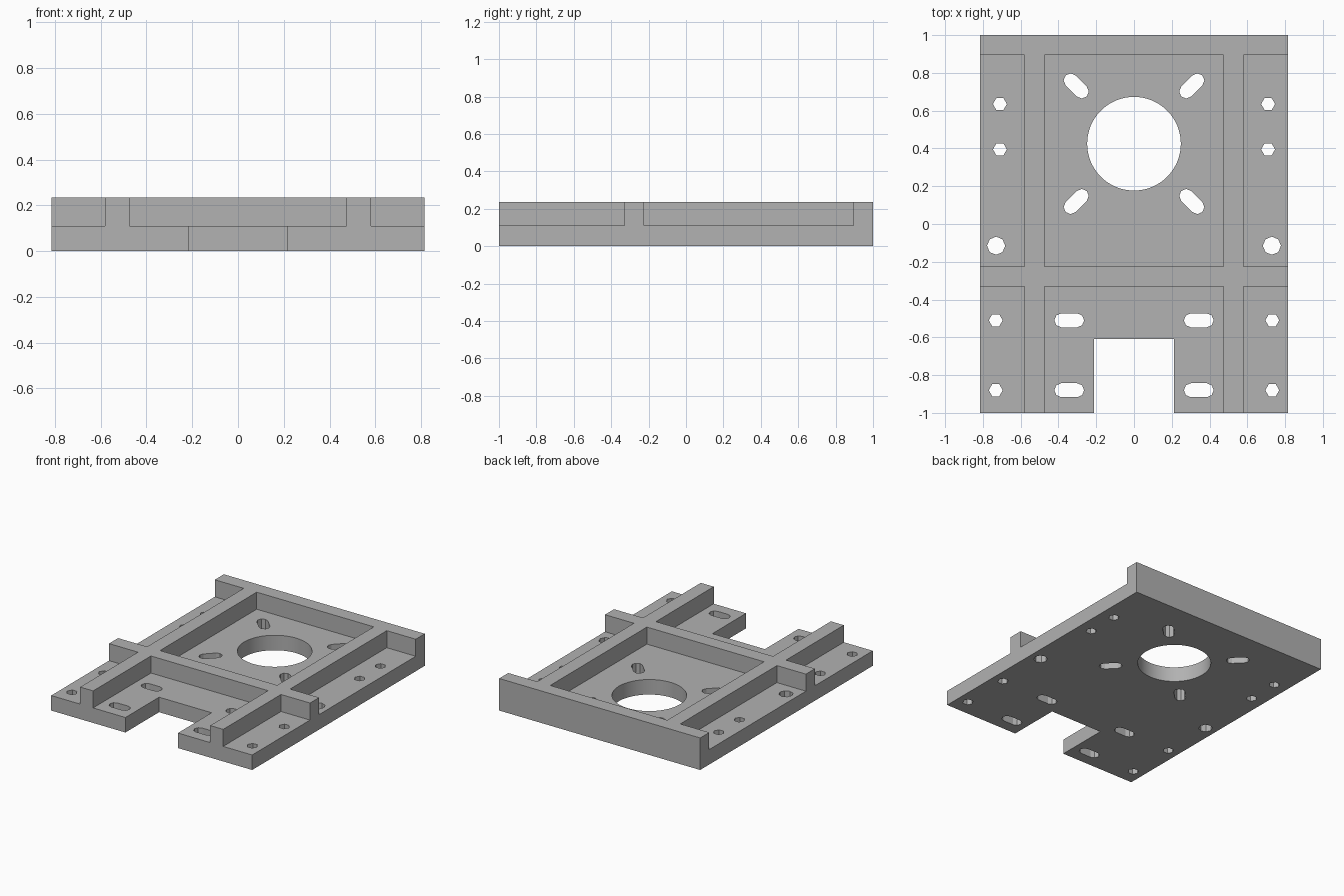
import bpy, bmesh
from math import cos, sin, pi, atan2

cube = bpy.data.objects.get("Cube")
if cube:
    bpy.data.objects.remove(cube, do_unlink=True)

HALF_W, TOP, FLOOR = 0.815, 0.235, 0.11
RIB_IN, RIB_OUT = 0.475, 0.58
BAYS = [(-1.2, -0.33), (-0.225, 0.895)]
BORE_Y = 0.425

grey = bpy.data.materials.new("plain grey")
grey.use_nodes = True
grey.diffuse_color = (0.445, 0.445, 0.445, 1)
grey.node_tree.nodes["Principled BSDF"].inputs["Base Color"].default_value = grey.diffuse_color


def prism(bm, outline, z0, z1):
    """Closed solid from a counter-clockwise outline."""
    low = [bm.verts.new((x, y, z0)) for x, y in outline]
    high = [bm.verts.new((x, y, z1)) for x, y in outline]
    bm.faces.new(low[::-1])
    bm.faces.new(high)
    for i in range(len(low)):
        j = (i + 1) % len(low)
        bm.faces.new((low[i], low[j], high[j], high[i]))


def rect(x0, x1, y0, y1):
    return [(x0, y0), (x1, y0), (x1, y1), (x0, y1)]


def disc(x, y, r, sides):
    return [(x + r * cos(2 * pi * i / sides), y + r * sin(2 * pi * i / sides))
            for i in range(sides)]


def slot(x, y, angle, reach=0.042, r=0.037, steps=4):
    """Rounded slot along the given angle."""
    points = []
    for end in (0, pi):
        for i in range(steps + 1):
            a = angle + end - pi / 2 + pi * i / steps
            points.append((x + reach * cos(angle + end) + r * cos(a),
                           y + reach * sin(angle + end) + r * sin(a)))
    return points


def make_object(name, bm):
    mesh = bpy.data.meshes.new(name)
    bm.to_mesh(mesh)
    bm.free()
    mesh.materials.append(grey)
    obj = bpy.data.objects.new(name, mesh)
    bpy.context.collection.objects.link(obj)
    return obj


# Solid block for the mounting plate
bm = bmesh.new()
prism(bm, rect(-HALF_W, HALF_W, -1, 1), 0, TOP)
plate = make_object("ribbed_mounting_plate", bm)

# Pockets that leave the ribs standing
bm = bmesh.new()
for y0, y1 in BAYS:
    for x0, x1 in ((-1, -RIB_OUT), (-RIB_IN, RIB_IN), (RIB_OUT, 1)):
        prism(bm, rect(x0, x1, y0, y1), FLOOR, 0.4)
pockets = make_object("pocket_cutter", bm)

# Front notch, large bore, bolt holes and slots
bm = bmesh.new()
prism(bm, rect(-0.213, 0.213, -1.2, -0.61), -0.1, 0.4)
prism(bm, disc(0, BORE_Y, 0.248, 64), -0.1, 0.4)
for side in (-1, 1):
    for x, y, r, sides in ((0.71, 0.635, 0.037, 6), (0.71, 0.395, 0.037, 6),
                           (0.73, -0.115, 0.048, 8),
                           (0.732, -0.51, 0.037, 6), (0.732, -0.88, 0.037, 6)):
        prism(bm, disc(side * x, y, r, sides), -0.1, 0.4)
    for y in (-0.51, -0.88):
        prism(bm, slot(side * 0.343, y, 0), -0.1, 0.4)
    for up in (-1, 1):
        prism(bm, slot(side * 0.306, BORE_Y + up * 0.306, atan2(up, side)), -0.1, 0.4)
holes = make_object("hole_cutter", bm)

# Cut the plate, then drop the cutters
bpy.context.view_layer.objects.active = plate
plate.select_set(True)
for cutter in (pockets, holes):
    mod = plate.modifiers.new(cutter.name, 'BOOLEAN')
    mod.operation = 'DIFFERENCE'
    mod.solver = 'EXACT'
    mod.object = cutter
    bpy.ops.object.modifier_apply(modifier=mod.name)
    bpy.data.objects.remove(cutter, do_unlink=True)

bpy.ops.object.shade_smooth_by_angle(angle=pi / 9)
